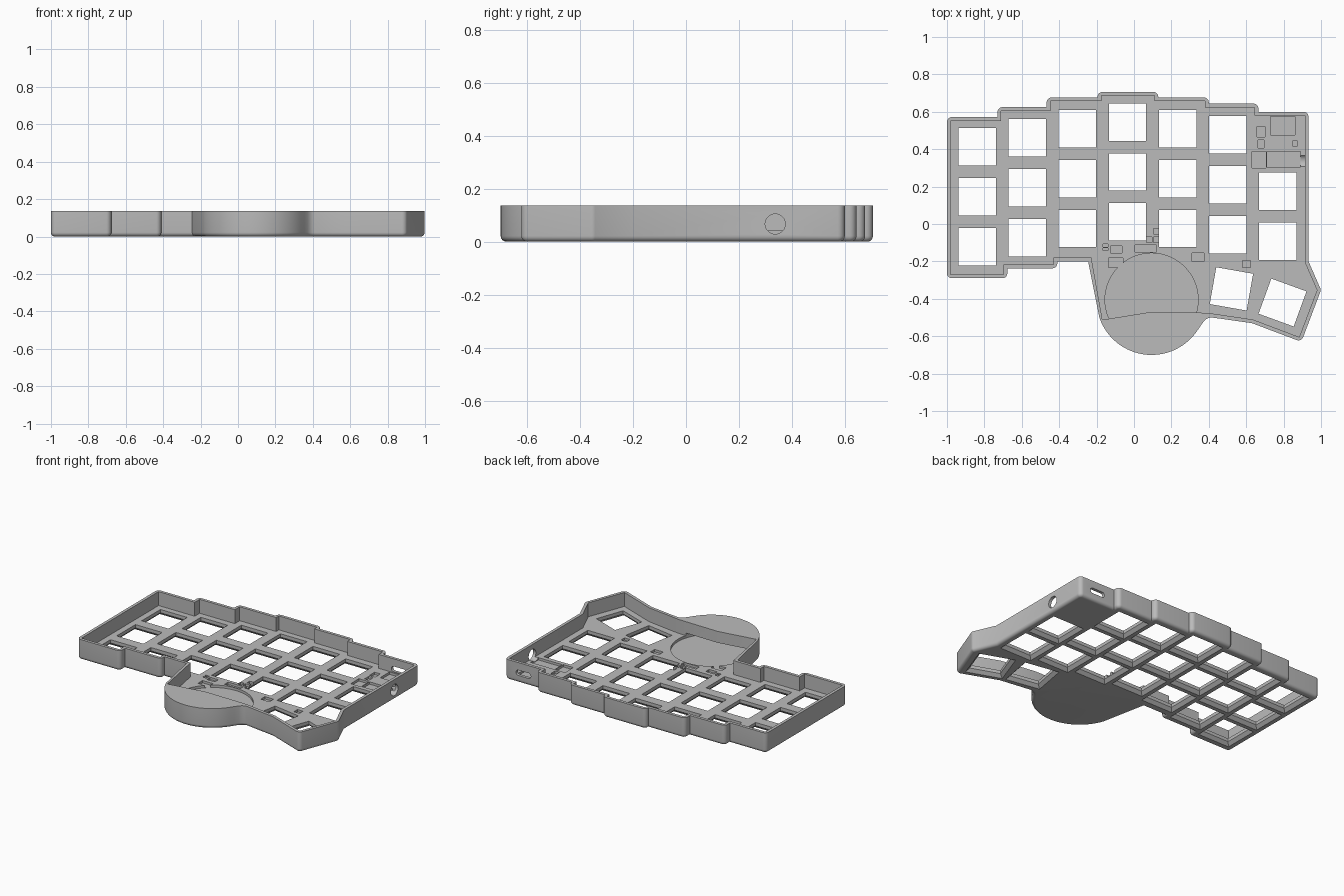
import bpy, bmesh, math
from mathutils import Vector, Matrix

if "Cube" in bpy.data.objects:
    bpy.data.objects.remove(bpy.data.objects["Cube"])

HEIGHT, FLOOR, WALL, FILLET = 0.137, 0.043, 0.02, 0.022
DISC_X, DISC_Y, DISC_R = 0.094, -0.405, 0.295

grey = bpy.data.materials.new("case_grey")
grey.diffuse_color = (0.5, 0.5, 0.5, 1)
grey.use_nodes = True
grey.node_tree.nodes["Principled BSDF"].inputs["Base Color"].default_value = grey.diffuse_color


def corner_data(pts, i):
    """Mitre direction and signed turn at a corner of a counter-clockwise outline."""
    a, b, c = pts[i - 1], pts[i], pts[(i + 1) % len(pts)]
    d1, d2 = (b - a).normalized(), (c - b).normalized()
    n1, n2 = Vector((-d1.y, d1.x)), Vector((-d2.y, d2.x))
    turn = math.atan2(d1.x * d2.y - d1.y * d2.x, d1.dot(d2))
    return (n1 + n2) / (1 + n1.dot(n2)), turn, n1, n2


def offset(pts, d):
    return [p + corner_data(pts, i)[0] * d for i, p in enumerate(pts)]


def rounded(pts, radius, steps=6):
    """Round the sharp convex corners with true arcs."""
    out = []
    for i, p in enumerate(pts):
        mitre, turn, n1, n2 = corner_data(pts, i)
        if turn < math.radians(20):
            out.append(p)
            continue
        edge = min((p - pts[i - 1]).length, (pts[(i + 1) % len(pts)] - p).length)
        r = min(radius, 0.9 * edge / math.tan(turn / 2))
        start = math.atan2(-n1.y, -n1.x)
        for k in range(steps + 1):
            a = start + turn * k / steps
            out.append(p + mitre * r + Vector((math.cos(a), math.sin(a))) * r)
    return out


def loft(bm, rings):
    """Closed solid through rings given as (2D points, z)."""
    loops = [[bm.verts.new((p[0], p[1], z)) for p in pts] for pts, z in rings]
    n = len(loops[0])
    for lo, hi in zip(loops, loops[1:]):
        for i in range(n):
            bm.faces.new((lo[i], lo[(i + 1) % n], hi[(i + 1) % n], hi[i]))
    bm.faces.new(loops[0][::-1])
    bm.faces.new(loops[-1])


def make_object(name, solids, matrix=None):
    bm = bmesh.new()
    for rings in solids:
        loft(bm, rings)
    if matrix:
        bm.transform(matrix)
    bmesh.ops.recalc_face_normals(bm, faces=bm.faces)
    mesh = bpy.data.meshes.new(name)
    bm.to_mesh(mesh)
    bm.free()
    mesh.materials.append(grey)
    obj = bpy.data.objects.new(name, mesh)
    bpy.context.collection.objects.link(obj)
    return obj


def rect(x0, x1, y0, y1):
    return [(x0, y0), (x1, y0), (x1, y1), (x0, y1)]


def circle(x, y, r, n):
    return [(x + r * math.cos(2 * math.pi * k / n), y + r * math.sin(2 * math.pi * k / n))
            for k in range(n)]


# Stepped outline, clockwise from the lower notch on the left to the thumb cluster
edge = [(-0.245, -0.2), (-0.41, -0.2), (-0.41, -0.237), (-0.677, -0.237), (-0.677, -0.29),
        (-1.0, -0.29), (-1.0, 0.572), (-0.73, 0.572), (-0.73, 0.625), (-0.467, 0.625),
        (-0.467, 0.677), (-0.195, 0.677), (-0.195, 0.706), (0.13, 0.706), (0.13, 0.677),
        (0.4, 0.677), (0.4, 0.644), (0.665, 0.644), (0.665, 0.6), (0.933, 0.6),
        (0.933, -0.2), (1.0, -0.353), (0.895, -0.63), (0.63, -0.53)]
neck = [(0.41, -0.499), (0.388, -0.507), (0.372, -0.522), (0.355, -0.546)]
arc = []
for k in range(37):
    a = math.radians(-35 - 126 * k / 36)
    arc.append((DISC_X + DISC_R * math.cos(a), DISC_Y + DISC_R * math.sin(a)))
outer = [Vector(p) for p in reversed(edge + neck + arc)]
inner = [Vector(p) for p in reversed(edge + [(0.39, -0.495), (0.094, -0.49), (-0.185, -0.535)])]

# Case body with a rounded bottom edge
shell = rounded(outer, 0.027)
rings = []
for k in range(7):
    a = math.pi / 2 * k / 6
    rings.append((offset(shell, FILLET * (1 - math.sin(a))), FILLET * (1 - math.cos(a))))
rings.append((shell, HEIGHT))
case = make_object("keyboard_case", [rings])

# Open tray inside the walls
cavity = make_object("cavity_cutter", [[(offset(inner, WALL), FLOOR), (offset(inner, WALL), 0.3)]])

# Switch openings, flared on the underside
PITCH = 0.267
keys = []
for col, (top, rows) in enumerate([(0.412, 3), (0.461, 3), (0.51, 3), (0.545, 3),
                                   (0.51, 3), (0.477, 3), (0.175, 2)]):
    keys += [(-0.838 + PITCH * 1.003 * col, top - PITCH * r, 0) for r in range(rows)]
keys += [(0.521, -0.347, -10), (0.794, -0.42, -20)]


def key_solid(x, y, deg):
    rot = Matrix.Rotation(math.radians(deg), 2)
    def square(h):
        return [rot @ Vector(p) + Vector((x, y)) for p in rect(-h, h, -h, h)]
    return [(square(0.1215), -0.002), (square(0.1), 0.021), (square(0.1), 0.1)]


key_cutter = make_object("key_cutter", [key_solid(*k) for k in keys])

# Round pad recess
pad = circle(DISC_X, DISC_Y, 0.249, 72)
pad_cutter = make_object("pad_cutter", [[(pad, 0.026), (pad, 0.06)]])

# Shallow recesses for small components
recesses = [(0.73, 0.86, 0.475, 0.575), (0.657, 0.7, 0.465, 0.52), (0.662, 0.695, 0.405, 0.45),
            (0.848, 0.873, 0.417, 0.445), (0.712, 0.89, 0.305, 0.388), (0.632, 0.707, 0.3, 0.388),
            (0.31, 0.375, -0.2, -0.155), (0.58, 0.622, -0.232, -0.194), (0.005, 0.12, -0.15, -0.112),
            (0.105, 0.135, -0.053, -0.025), (0.105, 0.135, -0.1, -0.07), (0.067, 0.096, -0.1, -0.07),
            (-0.125, -0.065, -0.155, -0.118), (-0.137, -0.058, -0.233, -0.183),
            (-0.165, -0.138, -0.122, -0.107), (-0.165, -0.138, -0.142, -0.127)]
recess_cutter = make_object("recess_cutter", [[(rect(*r), 0.027), (rect(*r), 0.08)] for r in recesses])

# Round side port and rounded back slot
side_port = make_object("side_port_cutter", [[(circle(0, 0, 0.038, 32), 0), (circle(0, 0, 0.038, 32), 0.12)]],
                        Matrix.Translation((0.88, 0.337, 0.067)) @ Matrix.Rotation(math.pi / 2, 4, 'Y'))
slot = rounded([Vector(p) for p in rect(-0.055, 0.055, -0.018, 0.018)], 0.016)
back_slot = make_object("back_slot_cutter", [[(slot, 0), (slot, 0.15)]],
                        Matrix.Translation((0.795, 0.66, 0.068)) @ Matrix.Rotation(math.pi / 2, 4, 'X'))

# Cut everything, then keep only the finished case
cutters = [cavity, key_cutter, pad_cutter, recess_cutter, side_port, back_slot]
for cutter in cutters:
    cutter.hide_render = True
    mod = case.modifiers.new(cutter.name, 'BOOLEAN')
    mod.operation, mod.solver, mod.object = 'DIFFERENCE', 'EXACT', cutter
bpy.context.view_layer.update()
final = bpy.data.meshes.new_from_object(case.evaluated_get(bpy.context.evaluated_depsgraph_get()))
case.modifiers.clear()
case.data = final
final.materials.clear()
final.materials.append(grey)
for poly in final.polygons:
    poly.material_index = 0
for cutter in cutters:
    bpy.data.objects.remove(cutter, do_unlink=True)

bpy.context.view_layer.objects.active = case
case.select_set(True)
bpy.ops.object.shade_smooth_by_angle(angle=math.radians(30))
